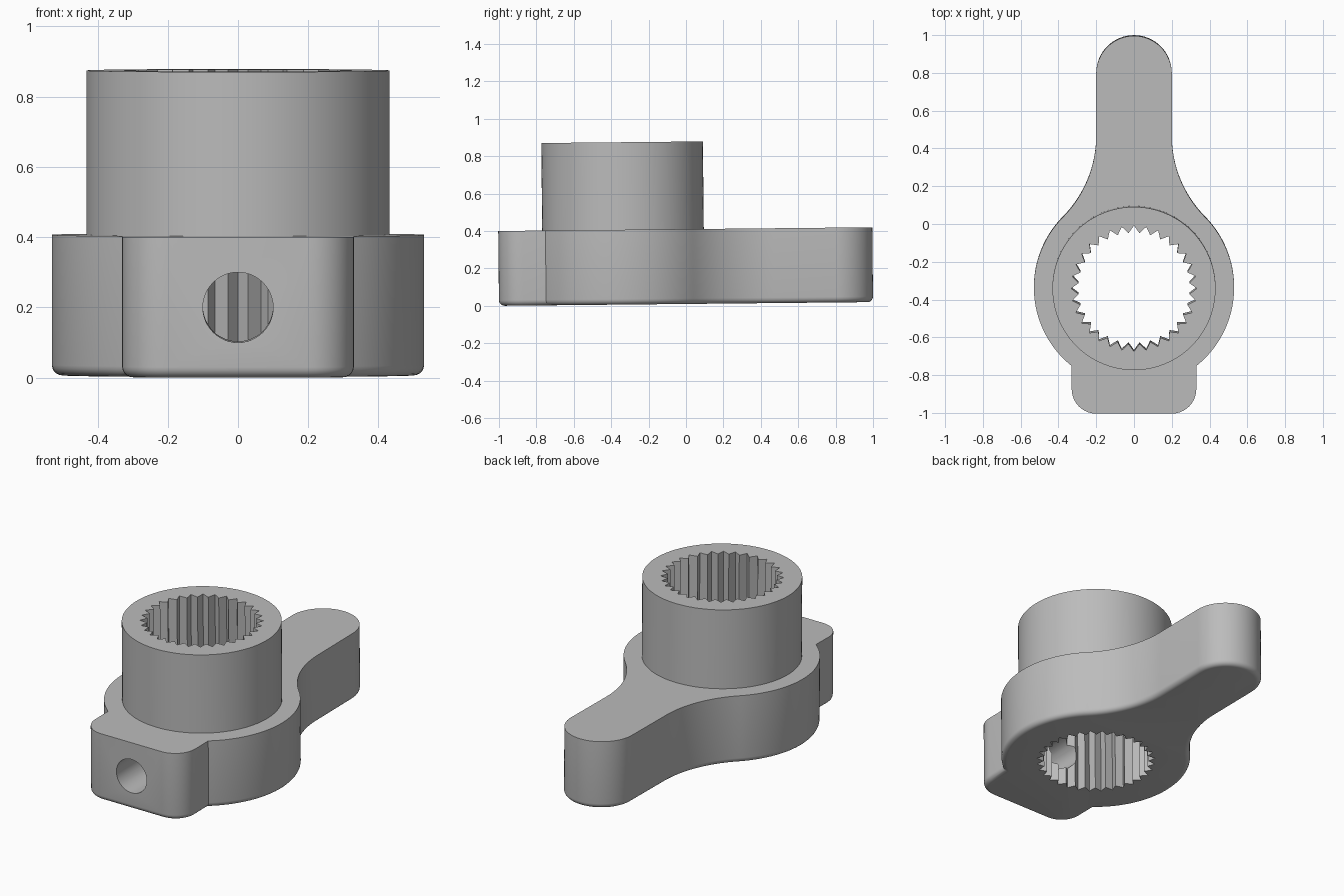
import bpy, bmesh
from math import sin, cos, pi, atan2
from mathutils import Matrix, Vector

cube = bpy.data.objects.get("Cube")
if cube:
    bpy.data.objects.remove(cube, do_unlink=True)

grey = bpy.data.materials.new("plain grey")
grey.use_nodes = True
colour = (0.5, 0.5, 0.5, 1)
grey.diffuse_color = colour
grey.node_tree.nodes["Principled BSDF"].inputs["Base Color"].default_value = colour

HUB_Y, HUB_R = -0.333, 0.53
ARM, BLOCK = 0.2, 0.33
HEIGHT, TOP = 0.4, 0.868
TEETH = 32


def arc(cx, cy, r, a0, a1, n):
    return [(cx + r * cos(a0 + (a1 - a0) * i / n),
             cy + r * sin(a0 + (a1 - a0) * i / n)) for i in range(n + 1)]


def prism(name, points, z0, z1, round_bottom=0):
    """Extrude a closed outline upwards, optionally rounding its lower rim."""
    bm = bmesh.new()
    face = bm.faces.new([bm.verts.new((x, y, z0)) for x, y in points])
    rim = list(face.edges)
    new = bmesh.ops.extrude_face_region(bm, geom=[face], use_keep_orig=True)
    bmesh.ops.translate(bm, vec=(0, 0, z1 - z0),
                        verts=[g for g in new["geom"] if isinstance(g, bmesh.types.BMVert)])
    bmesh.ops.recalc_face_normals(bm, faces=bm.faces)
    if round_bottom:
        bmesh.ops.bevel(bm, geom=rim, offset=round_bottom, segments=5,
                        profile=0.5, affect='EDGES', clamp_overlap=True)
    mesh = bpy.data.meshes.new(name)
    bm.to_mesh(mesh)
    bm.free()
    mesh.materials.append(grey)
    obj = bpy.data.objects.new(name, mesh)
    bpy.context.collection.objects.link(obj)
    return obj


# Lever plate outline: clamp block, hub, concave blend, rounded arm
blend_y = 0.47
rise = blend_y - HUB_Y
blend_r = (ARM ** 2 + rise ** 2 - HUB_R ** 2) / (2 * (HUB_R - ARM))
blend_x = ARM + blend_r
hub_end = atan2(rise, blend_x)
hub_start = -atan2((HUB_R ** 2 - BLOCK ** 2) ** 0.5, BLOCK)
corner = BLOCK - ARM
side = (arc(ARM, corner - 1, corner, -pi / 2, 0, 10)
        + arc(0, HUB_Y, HUB_R, hub_start, hub_end, 40)
        + arc(blend_x, blend_y, blend_r, pi + hub_end, pi, 18)[1:]
        + arc(0, 1 - ARM, ARM, 0, pi / 2, 16))
outline = side + [(-x, y) for x, y in reversed(side[:-1])]
lever = prism("clamp_lever", outline, 0, HEIGHT, 0.03)

# Raised boss on the hub
boss = prism("boss", arc(0, HUB_Y, 0.432, 0, 2 * pi, 96)[:-1], 0.2, TOP)

# Toothed bore
bore = prism("bore_cutter",
             [(r * sin(a), HUB_Y + r * cos(a))
              for r, a in ((0.295 if i % 2 else 0.333, -pi * i / TEETH)
                           for i in range(2 * TEETH))], -0.2, 1.2)

# Round screw hole from the front face into the bore
hole = prism("screw_hole_cutter", arc(0, 0, 0.1, 0, 2 * pi, 48)[:-1], 0, 0.8)
hole.data.transform(Matrix.Translation(Vector((0, HUB_Y, 0.2))) @ Matrix.Rotation(pi / 2, 4, 'X'))

for other, operation in ((boss, 'UNION'), (bore, 'DIFFERENCE'), (hole, 'DIFFERENCE')):
    mod = lever.modifiers.new(other.name, 'BOOLEAN')
    mod.object = other
    mod.operation = operation
    mod.solver = 'EXACT'
    other.hide_render = True

# Bake the cuts and remove the helpers
bpy.context.view_layer.update()
baked = bpy.data.meshes.new_from_object(
    lever.evaluated_get(bpy.context.evaluated_depsgraph_get()))
lever.modifiers.clear()
lever.data = baked
for helper in (boss, bore, hole):
    bpy.data.objects.remove(helper, do_unlink=True)

# The whole part leans up very slightly towards the arm tip
baked.transform(Matrix.Translation(Vector((0, 0, 0.01))) @ Matrix.Rotation(0.01, 4, 'X'))

bpy.ops.object.select_all(action='DESELECT')
lever.select_set(True)
bpy.context.view_layer.objects.active = lever
bpy.ops.object.shade_smooth_by_angle(angle=pi / 6)
